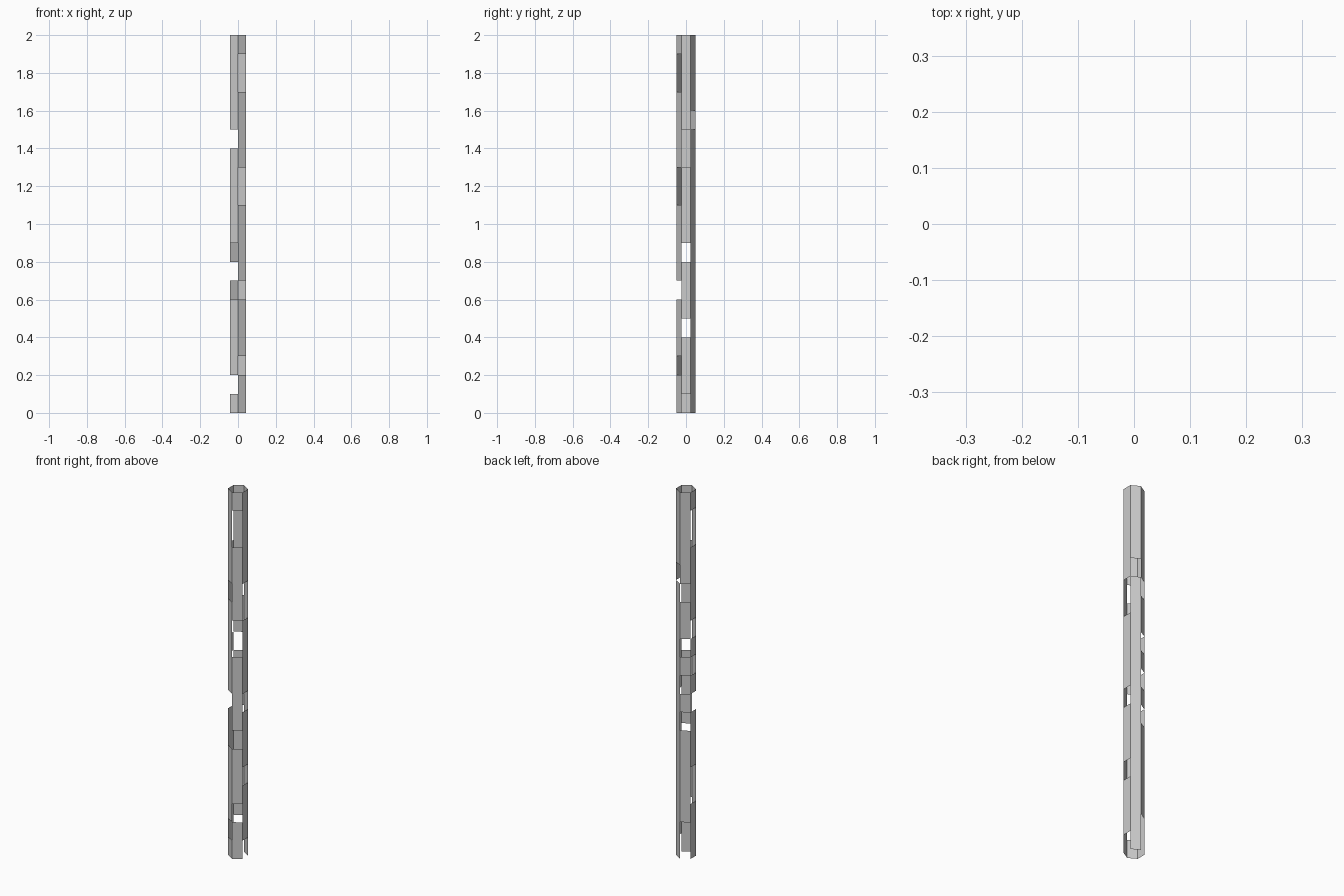
import bpy, bmesh, math

if "Cube" in bpy.data.objects:
    bpy.data.objects.remove(bpy.data.objects["Cube"])

R, ROWS, STEP = 0.05, 20, 0.1

# Missing panel rows per side (row n spans n*0.1 to n*0.1 + 0.1)
missing = {
    0: {0, 4, 8, 13, 14},           # right
    60: {15},                       # back right
    120: {0, 1, 7, 9, 11, 14},      # back left
    180: {3, 4, 8, 10, 12, 17, 18}, # left
    240: {1, 6, 7, 8, 14},          # front left
    300: {2, 6, 11, 12, 17, 18},    # front right
}

# Open hexagonal tube made of thin sheet panels
bm = bmesh.new()
rings = []
for r in range(ROWS + 1):
    rings.append([bm.verts.new((R * math.cos(math.radians(60 * k - 30)),
                                R * math.sin(math.radians(60 * k - 30)),
                                r * STEP)) for k in range(6)])
for k in range(6):
    for r in range(ROWS):
        if r not in missing[60 * k]:
            n = (k + 1) % 6
            bm.faces.new((rings[r][k], rings[r][n], rings[r + 1][n], rings[r + 1][k]))
bmesh.ops.delete(bm, geom=[v for v in bm.verts if not v.link_faces], context='VERTS')

mesh = bpy.data.meshes.new("perforated_hex_tube")
bm.to_mesh(mesh)
bm.free()
bpy.context.collection.objects.link(bpy.data.objects.new("perforated_hex_tube", mesh))
